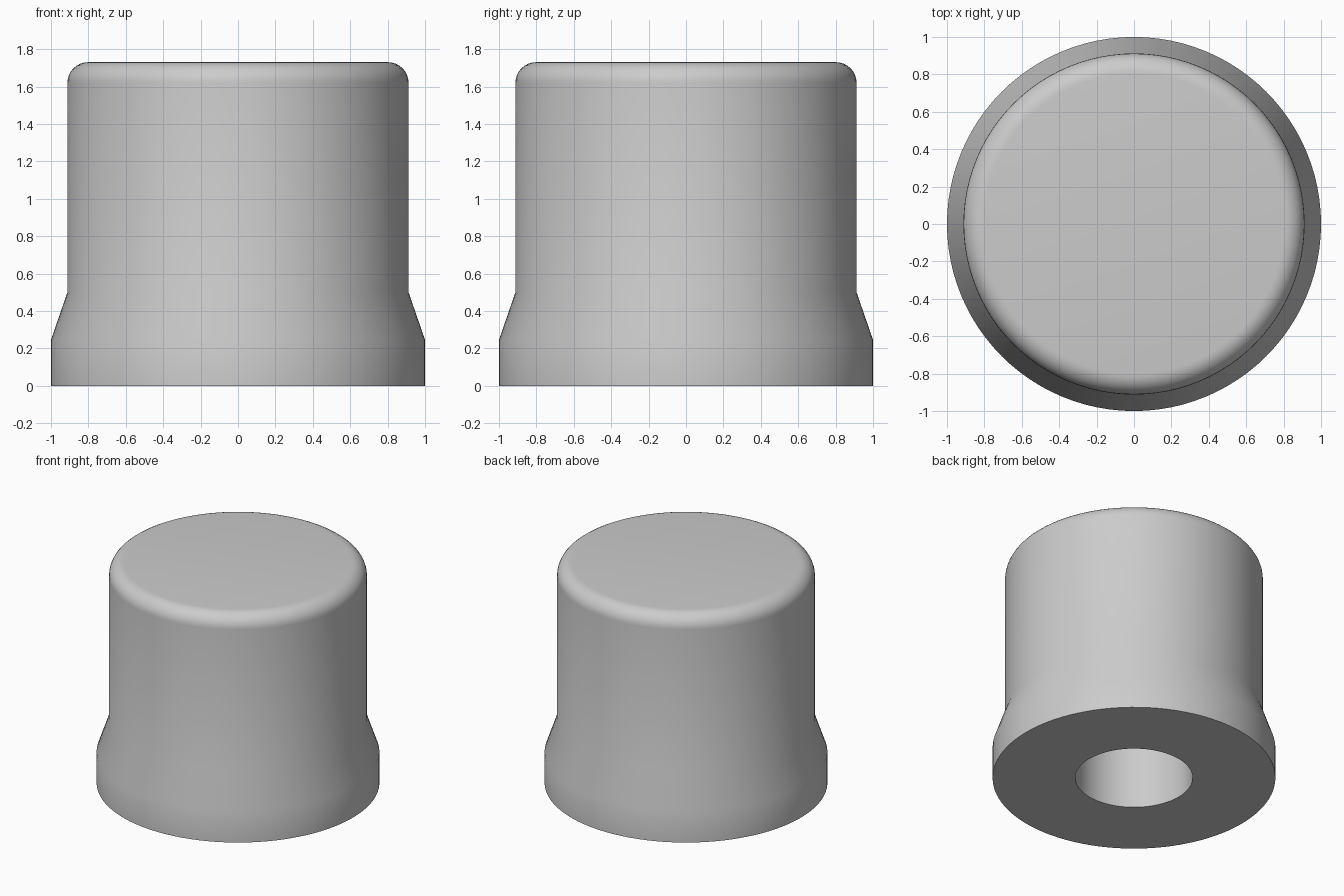
import bpy, bmesh, math

cube = bpy.data.objects.get("Cube")
if cube:
    bpy.data.objects.remove(cube)

SEGMENTS = 96
HEIGHT, BODY_R, FILLET = 1.73, 0.912, 0.11
BORE_R, BORE_DEPTH = 0.415, 1.2

# Light grey material
grey = bpy.data.materials.new("light grey")
grey.use_nodes = True
colour = (0.6, 0.6, 0.6, 1)
grey.diffuse_color = colour
grey.node_tree.nodes["Principled BSDF"].inputs["Base Color"].default_value = colour

# Half section: blind bore, flat base, flared skirt, straight wall, rounded top
profile = [(0, BORE_DEPTH), (BORE_R, BORE_DEPTH), (BORE_R, 0),
           (1, 0), (1, 0.245), (BODY_R, 0.5)]
for i in range(9):
    a = math.radians(90) * i / 8
    profile.append((BODY_R - FILLET + FILLET * math.cos(a),
                    HEIGHT - FILLET + FILLET * math.sin(a)))
profile.append((0, HEIGHT))

# Revolve the section around z
bm = bmesh.new()
verts = [bm.verts.new((r, 0, z)) for r, z in profile]
edges = [bm.edges.new(pair) for pair in zip(verts, verts[1:])]
bmesh.ops.spin(bm, geom=verts + edges, cent=(0, 0, 0), axis=(0, 0, 1),
               angle=math.tau, steps=SEGMENTS, use_merge=True)
bmesh.ops.remove_doubles(bm, verts=bm.verts, dist=0.0001)
bmesh.ops.recalc_face_normals(bm, faces=bm.faces)

mesh = bpy.data.meshes.new("cap_body")
bm.to_mesh(mesh)
bm.free()
mesh.materials.append(grey)
body = bpy.data.objects.new("cap_body", mesh)
bpy.context.collection.objects.link(body)

# Smooth walls with crisp base and bore rims
bpy.ops.object.select_all(action="DESELECT")
body.select_set(True)
bpy.context.view_layer.objects.active = body
bpy.ops.object.shade_smooth_by_angle(angle=math.radians(30))
